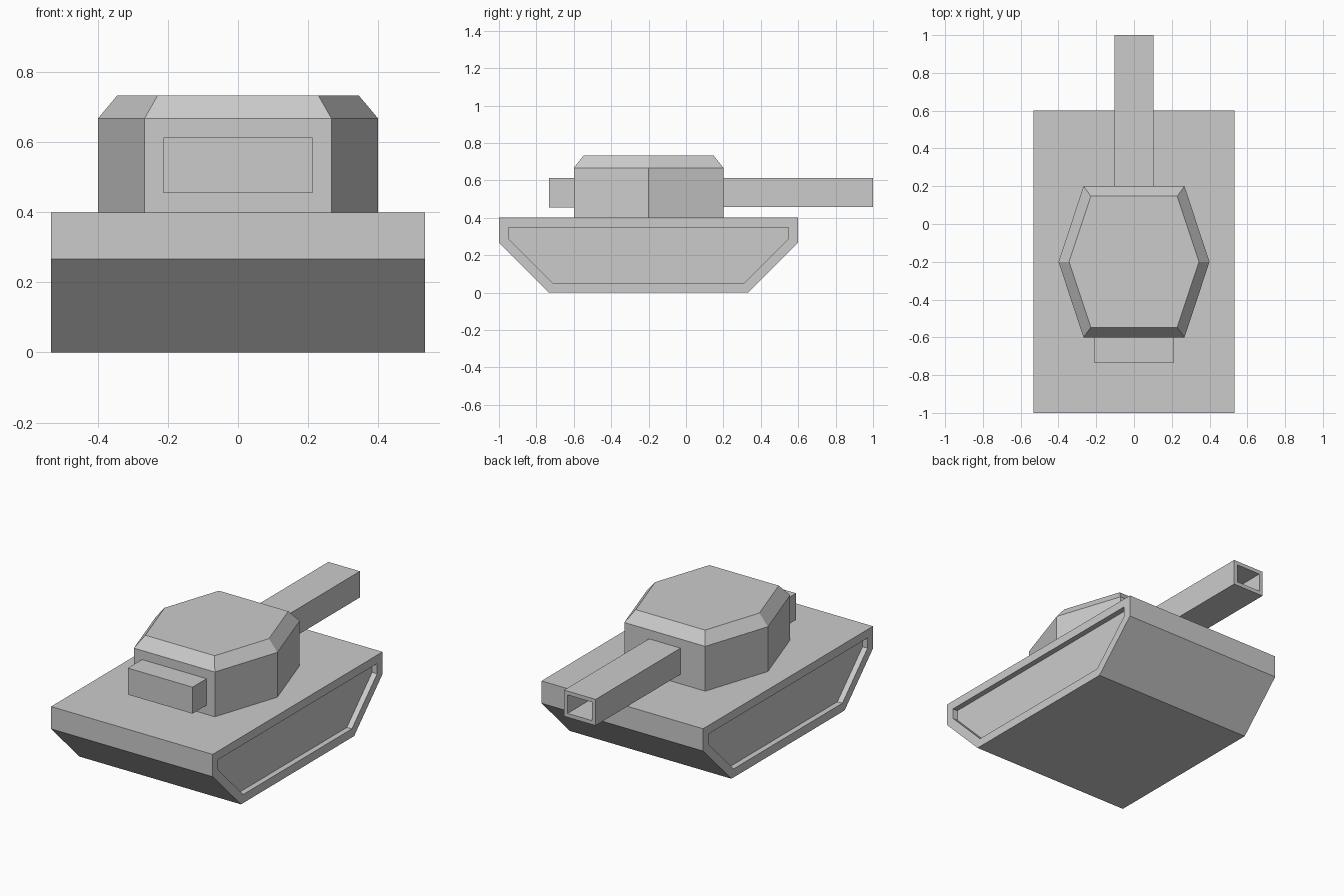
import bpy, bmesh
from mathutils import Vector

if "Cube" in bpy.data.objects:
    bpy.data.objects.remove(bpy.data.objects["Cube"])


def prism(bm, base, direction):
    """Close a planar outline and extrude it into a solid."""
    face = bm.faces.new([bm.verts.new(p) for p in base])
    ext = bmesh.ops.extrude_face_region(bm, geom=[face], use_keep_orig=True)
    moved = [v for v in ext["geom"] if isinstance(v, bmesh.types.BMVert)]
    bmesh.ops.translate(bm, verts=moved, vec=direction)
    bmesh.ops.recalc_face_normals(bm, faces=bm.faces)
    bm.normal_update()


def end_face(bm, direction):
    """Face lying furthest along a direction and pointing that way."""
    d = Vector(direction)
    facing = [f for f in bm.faces if f.normal.dot(d) > 0.99]
    return max(facing, key=lambda f: f.calc_center_median().dot(d))


def recess(bm, direction, border, depth):
    """Leave a border round an end face and sink its middle."""
    face = end_face(bm, direction)
    bmesh.ops.inset_region(bm, faces=[face], thickness=border, use_even_offset=True)
    ext = bmesh.ops.extrude_discrete_faces(bm, faces=[face])
    bmesh.ops.translate(bm, verts=ext["faces"][0].verts, vec=-Vector(direction) * depth)


def finish(bm, name):
    mesh = bpy.data.meshes.new(name)
    bm.normal_update()
    bm.to_mesh(mesh)
    bm.free()
    bpy.context.collection.objects.link(bpy.data.objects.new(name, mesh))


def box_base(x, y, z0, z1):
    return [(-x, y, z0), (x, y, z0), (x, y, z1), (-x, y, z1)]


# Hull with sunken side panels
bm = bmesh.new()
profile = [(-1, 0.4), (-1, 0.267), (-0.733, 0), (0.333, 0), (0.6, 0.267), (0.6, 0.4)]
prism(bm, [(-0.533, y, z) for y, z in profile], (1.066, 0, 0))
for side in (-1, 1):
    recess(bm, (side, 0, 0), 0.051, 0.033)
finish(bm, "hull")

# Hexagonal turret with chamfered roof
bm = bmesh.new()
hexagon = [(-0.267, 0.2), (0.267, 0.2), (0.4, -0.2),
           (0.267, -0.6), (-0.267, -0.6), (-0.4, -0.2)]
prism(bm, [(x, y, 0.4) for x, y in hexagon], (0, 0, 0.267))
bmesh.ops.inset_region(bm, faces=[end_face(bm, (0, 0, 1))],
                       thickness=0.053, depth=0.0667, use_even_offset=True)
finish(bm, "turret")

# Square gun barrel with hollow muzzle
bm = bmesh.new()
prism(bm, box_base(0.104, 0.2, 0.457, 0.613), (0, 0.8, 0))
recess(bm, (0, 1, 0), 0.023, 0.4)
finish(bm, "gun_barrel")

# Stowage box on the turret's -y face
bm = bmesh.new()
prism(bm, box_base(0.213, -0.6, 0.455, 0.613), (0, -0.133, 0))
finish(bm, "stowage_box")
